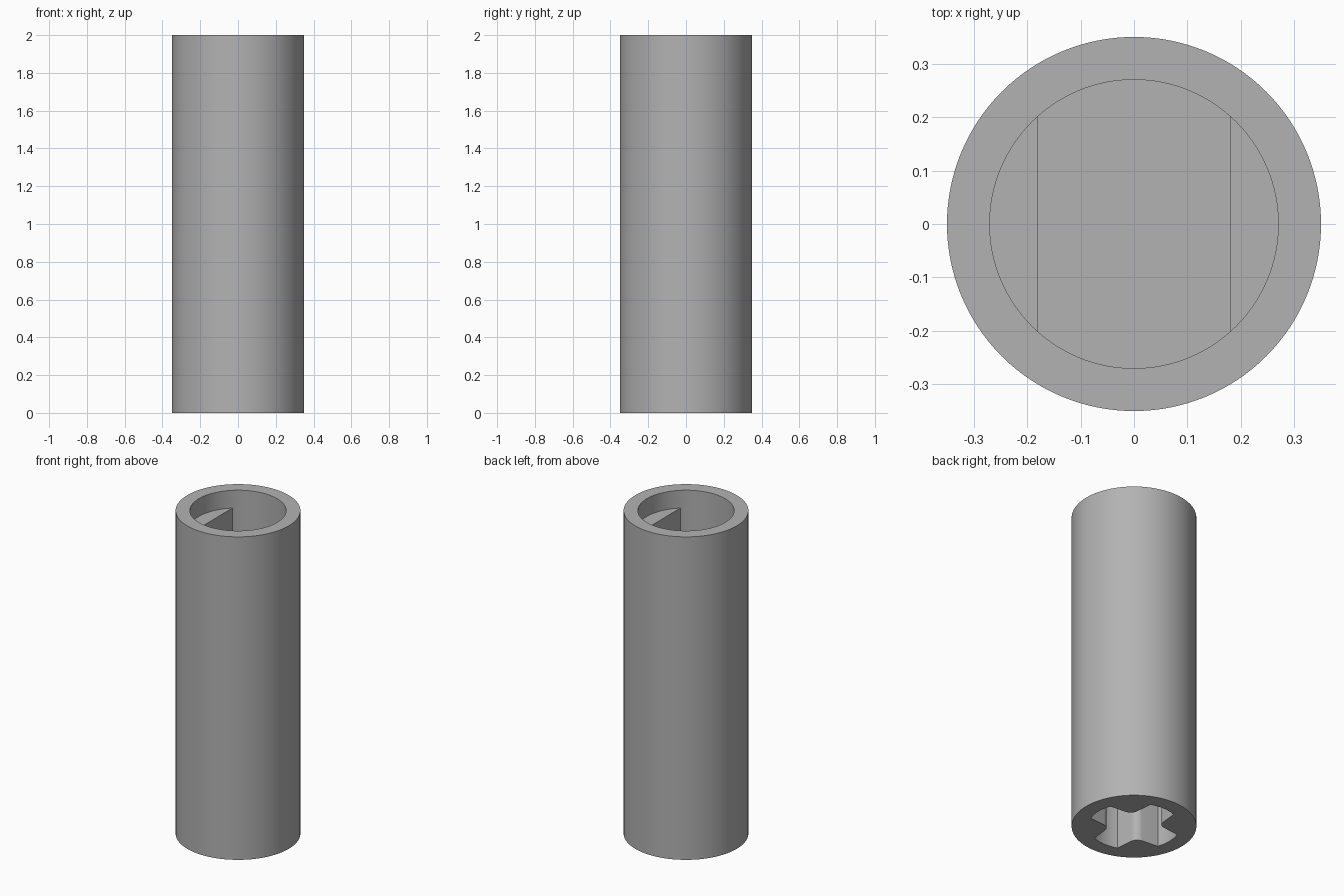
import bpy, bmesh, math
from math import cos, sin, radians

if "Cube" in bpy.data.objects:
    bpy.data.objects.remove(bpy.data.objects["Cube"])

OUTER, BORE, FLAT = 0.35, 0.27, 0.18
HEIGHT, LEDGE_Z, FLOOR_Z, SOCKET_Z = 2.0, 1.89, 1.4, 0.5

grey = bpy.data.materials.new("steel_grey")
grey.use_nodes = True
colour = (0.45, 0.45, 0.45, 1)
grey.diffuse_color = colour
grey.node_tree.nodes["Principled BSDF"].inputs["Base Color"].default_value = colour


def prism(name, outline, low, high):
    """Extrude a flat outline from low to high."""
    bm = bmesh.new()
    face = bm.faces.new([bm.verts.new((x, y, low)) for x, y in outline])
    top = bmesh.ops.extrude_face_region(bm, geom=[face])["geom"]
    bmesh.ops.translate(bm, vec=(0, 0, high - low),
                        verts=[v for v in top if isinstance(v, bmesh.types.BMVert)])
    bmesh.ops.recalc_face_normals(bm, faces=bm.faces)
    mesh = bpy.data.meshes.new(name)
    bm.to_mesh(mesh)
    bm.free()
    mesh.materials.append(grey)
    obj = bpy.data.objects.new(name, mesh)
    bpy.context.collection.objects.link(obj)
    return obj


def arc(radius, start, end, steps, centre=0):
    """Points on an arc whose centre lies on the x axis."""
    angles = [radians(start + (end - start) * i / steps) for i in range(steps + 1)]
    return [(centre + radius * cos(a), radius * sin(a)) for a in angles]


def turn(points, degrees):
    c, s = cos(radians(degrees)), sin(radians(degrees))
    return [(x * c - y * s, x * s + y * c) for x, y in points]


def cut(target, cutter):
    mod = target.modifiers.new(cutter.name, "BOOLEAN")
    mod.operation, mod.solver, mod.object = "DIFFERENCE", "EXACT", cutter
    bpy.context.view_layer.objects.active = target
    bpy.ops.object.modifier_apply(modifier=mod.name)
    bpy.data.objects.remove(cutter)


# Main tube with a round bore in the top
body = prism("tube_body", arc(OUTER, 0, 360, 128)[:-1], 0, HEIGHT)
cut(body, prism("bore_cutter", arc(BORE, 0, 360, 128)[:-1], FLOOR_Z, HEIGHT + 0.1))

# Four-armed socket in the bottom: arm end arcs joined by rounded ribs
socket = []
for quarter in range(4):
    arm = arc(0.26, -19, 19, 8)
    rib = turn(arc(0.05, 220, 140, 10, centre=0.205), 45)
    socket += turn(arm + rib, quarter * 90)
cut(body, prism("socket_cutter", socket, -0.1, SOCKET_Z))

# Two flat-sided ledges inside the bore, sunk slightly into the wall
parts = [body]
half = math.degrees(math.acos(FLAT / (BORE + 0.02)))
for name, side in (("left_ledge", 0), ("right_ledge", 180)):
    outline = turn(arc(BORE + 0.02, -half, half, 32), side)
    parts.append(prism(name, outline, FLOOR_Z - 0.02, LEDGE_Z))

# Smooth curved walls, sharp rims
for part in parts:
    bpy.ops.object.select_all(action="DESELECT")
    part.select_set(True)
    bpy.context.view_layer.objects.active = part
    bpy.ops.object.shade_smooth_by_angle(angle=radians(30))
